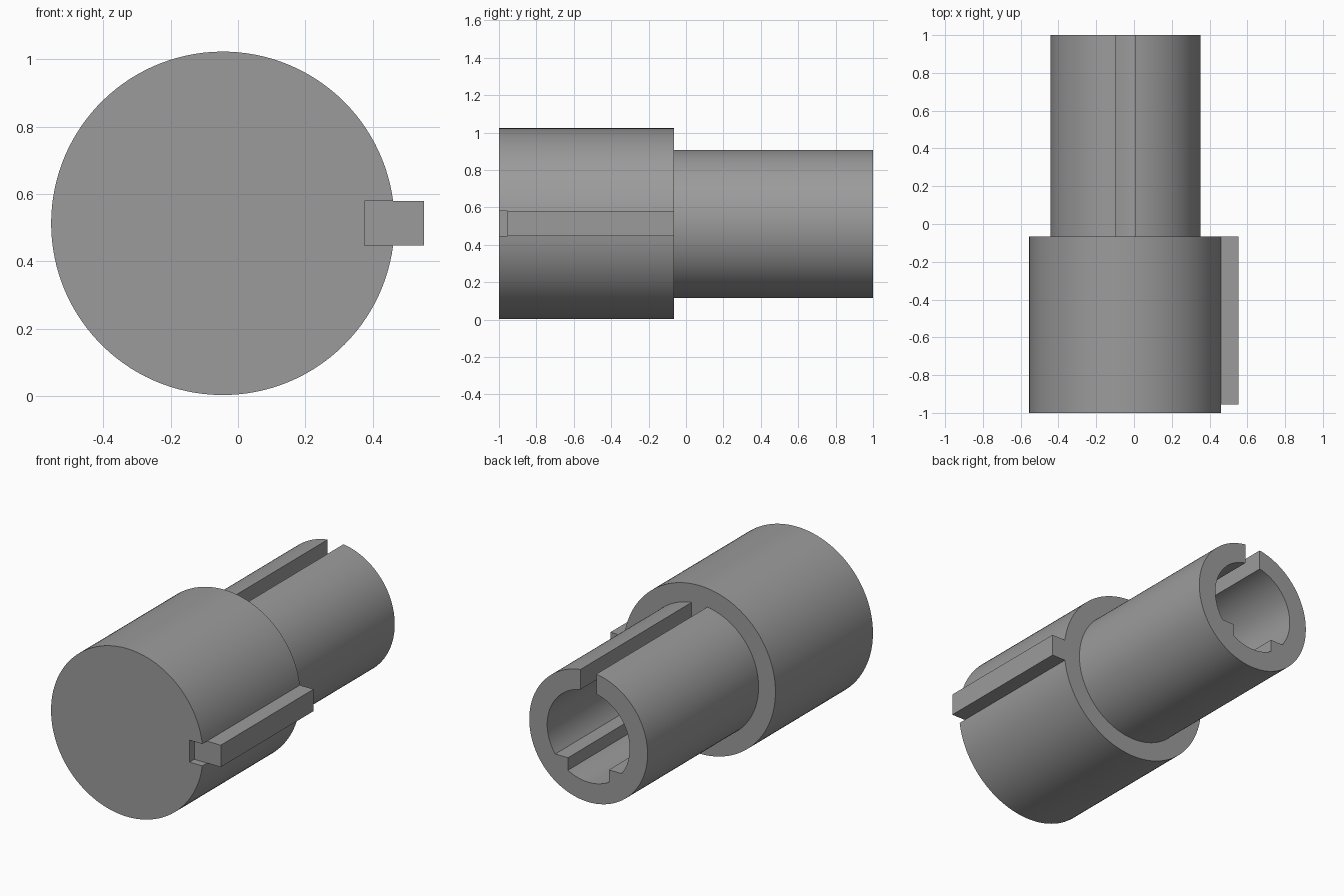
import bpy, bmesh, math

if "Cube" in bpy.data.objects:
    bpy.data.objects.remove(bpy.data.objects["Cube"])

CX, CZ = -0.045, 0.513          # common axis of body and shaft
R_BODY, R_SHAFT, R_BORE = 0.51, 0.397, 0.277
Y_FRONT, Y_STEP, Y_BACK = -1.0, -0.065, 1.0

grey = bpy.data.materials.new("grey metal")
grey.diffuse_color = (0.33, 0.33, 0.33, 1)
grey.use_nodes = True
grey.node_tree.nodes["Principled BSDF"].inputs["Base Color"].default_value = grey.diffuse_color


def arc(r, a0, a1, n):
    """Points on a circle around the axis, from angle a0 to a1."""
    return [(r * math.cos(a0 + (a1 - a0) * i / n),
             r * math.sin(a0 + (a1 - a0) * i / n)) for i in range(n + 1)]


def extrude_profile(name, points, y0, y1, front_cap=True):
    """Extrude an (x, z) outline around the axis along y."""
    bm = bmesh.new()
    rings = [[bm.verts.new((CX + x, y, CZ + z)) for x, z in points] for y in (y0, y1)]
    n = len(points)
    for i in range(n):
        j = (i + 1) % n
        bm.faces.new((rings[0][i], rings[0][j], rings[1][j], rings[1][i]))
    if front_cap:
        bm.faces.new(rings[0][::-1])
    bm.faces.new(rings[1])
    # Outlines run counter-clockwise in (x, z), so flip if a side points inward
    bmesh.ops.recalc_face_normals(bm, faces=bm.faces)
    if front_cap is False:
        cap = max(bm.faces, key=lambda f: f.calc_center_median().y)
        if cap.normal.y < 0:
            bmesh.ops.reverse_faces(bm, faces=bm.faces)
    mesh = bpy.data.meshes.new(name)
    bm.to_mesh(mesh)
    bm.free()
    mesh.materials.append(grey)
    obj = bpy.data.objects.new(name, mesh)
    bpy.context.collection.objects.link(obj)
    bpy.ops.object.select_all(action='DESELECT')
    obj.select_set(True)
    bpy.context.view_layer.objects.active = obj
    bpy.ops.object.shade_smooth_by_angle(angle=math.radians(30))
    return obj


# Large body with a keyway cut along its right side
KEY_H, KEY_IN, KEY_OUT = 0.0665, 0.42, 0.598
a = math.asin(KEY_H / R_BODY)
body = arc(R_BODY, a, 2 * math.pi - a, 120) + [(KEY_IN, -KEY_H), (KEY_IN, KEY_H)]
extrude_profile("body", body, Y_FRONT, Y_STEP)

# Square key sitting in the keyway, set back from the front face
key = [(KEY_IN, -KEY_H), (KEY_OUT, -KEY_H), (KEY_OUT, KEY_H), (KEY_IN, KEY_H)]
extrude_profile("key", key, -0.955, Y_STEP)

# Hollow shaft: slot through the top wall, two corner ribs low in the bore
SLOT, RIB_X, RIB_Z = 0.053, 0.137, -0.165
top = math.pi / 2
so, si = math.asin(SLOT / R_SHAFT), math.asin(SLOT / R_BORE)
side = math.asin(RIB_Z / R_BORE)            # rib top meets the bore
low = -math.acos(RIB_X / R_BORE)            # rib side meets the bore
shaft = arc(R_SHAFT, top + so, top + 2 * math.pi - so, 120)
shaft += arc(R_BORE, top - si, side, 36) + [(RIB_X, RIB_Z)]
shaft += arc(R_BORE, low, -math.pi - low, 20) + [(-RIB_X, RIB_Z)]
shaft += arc(R_BORE, -math.pi - side, -3 * math.pi / 2 + si, 36)
extrude_profile("shaft", shaft, Y_STEP, Y_BACK, front_cap=False)
